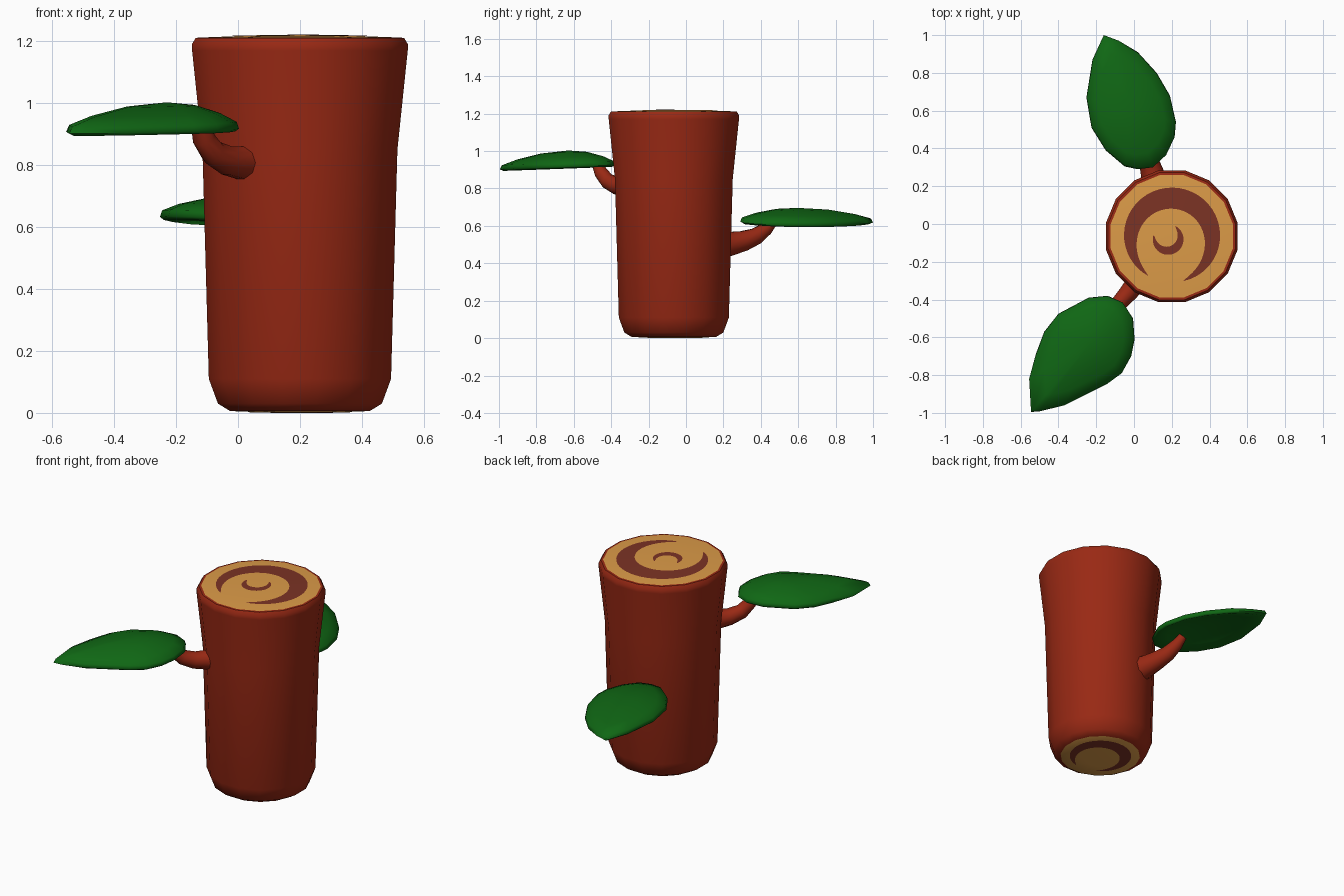
import bpy, bmesh, math
from mathutils import Vector

if "Cube" in bpy.data.objects:
    bpy.data.objects.remove(bpy.data.objects["Cube"])

CX, CY, SIDES = 0.20, -0.065, 16


def material(name, rgb):
    m = bpy.data.materials.new(name)
    m.diffuse_color = (*rgb, 1)
    m.use_nodes = True
    m.node_tree.nodes["Principled BSDF"].inputs["Base Color"].default_value = m.diffuse_color
    return m


BARK = material("red_bark", (0.32, 0.022, 0.007))
WOOD = material("tan_wood", (0.72, 0.33, 0.065))
RING = material("brown_ring", (0.20, 0.033, 0.018))
LEAF = material("leaf_green", (0.005, 0.135, 0.007))


def make(name, verts, faces, mats, fix=True, angle=50):
    me = bpy.data.meshes.new(name)
    me.from_pydata([tuple(v) for v in verts], [], faces)
    for m in mats:
        me.materials.append(m)
    if fix:
        bm = bmesh.new()
        bm.from_mesh(me)
        bmesh.ops.recalc_face_normals(bm, faces=bm.faces)
        bm.to_mesh(me)
        bm.free()
    ob = bpy.data.objects.new(name, me)
    bpy.context.collection.objects.link(ob)
    bpy.ops.object.select_all(action='DESELECT')
    ob.select_set(True)
    bpy.context.view_layer.objects.active = ob
    bpy.ops.object.shade_smooth_by_angle(angle=math.radians(angle))
    return ob


def skin(rings, start, end):
    """Closed skin over equal rings, with a fan to a point at each end."""
    n = len(rings[0])
    verts = [v for r in rings for v in r] + [start, end]
    faces = []
    for k in range(len(rings) - 1):
        for i in range(n):
            j = (i + 1) % n
            faces.append((k*n + i, k*n + j, (k+1)*n + j, (k+1)*n + i))
    a, last = len(rings) * n, (len(rings) - 1) * n
    for i in range(n):
        j = (i + 1) % n
        faces.append((a, j, i))
        faces.append((a + 1, last + i, last + j))
    return verts, faces


def top_z(r):
    return 1.212 + 0.008 * (1 - (r / 0.33) ** 2)


def bottom_z(r):
    return 0.006 * (r / 0.23) ** 2


# Trunk: turned profile, end grain coloured by face direction
profile = [(0.12, bottom_z(0.12)), (0.23, 0.006), (0.27, 0.03), (0.30, 0.11),
           (0.321, 0.85), (0.355, 1.17), (0.356, 1.19), (0.343, 1.211),
           (0.33, 1.212), (0.18, top_z(0.18))]
rings = []
for r, z in profile:
    rings.append([Vector((CX + r * math.cos(2*math.pi*(i + .5) / SIDES),
                          CY + r * math.sin(2*math.pi*(i + .5) / SIDES), z))
                  for i in range(SIDES)])
trunk = make("trunk", *skin(rings, Vector((CX, CY, 0)), Vector((CX, CY, 1.22))),
             [BARK, WOOD])
for p in trunk.data.polygons:
    d = (p.center.xy - Vector((CX, CY))).length
    if abs(p.normal.z) > 0.95 and d < (0.33 if p.center.z > 0.6 else 0.23):
        p.material_index = 1


# Growth rings: thin crescents following the end grain
def crescent(name, ox, oy, a0, a1, rad, bulge, width, power, scale=1, under=False):
    n, verts, faces = 40, [], []
    for i in range(n + 1):
        u = i / n
        a = math.radians(a0 + (a1 - a0) * u)
        s = max(0, math.sin(math.pi * u))
        outer = rad + bulge * s
        for r in (outer, outer - width * s ** power - 0.002):
            x = (ox + r * math.cos(a)) * scale
            y = (oy + r * math.sin(a)) * scale
            d = math.hypot(x, y)
            z = bottom_z(d) - 0.001 if under else top_z(d) + 0.0015
            verts.append((CX + x, CY + y, z))
    for i in range(n):
        f = (2*i, 2*i + 1, 2*i + 3, 2*i + 2)
        faces.append(f if (a1 < a0) == under else f[::-1])
    ob = make(name, verts, faces, [RING], fix=False)
    # face outwards
    if (ob.data.polygons[n // 2].normal.z > 0) == under:
        ob.data.flip_normals()


crescent("outer_ring", 0, -0.005, 238, -75, 0.24, 0.023, 0.11, 0.8)
crescent("inner_ring", -0.02, -0.015, 165, 420, 0.08, 0.003, 0.042, 0.7)
crescent("bottom_ring", 0, -0.005, 238, -75, 0.24, 0.023, 0.11, 0.8, 0.7, True)


# Leaves: domed shells with a thin rim, hollow underneath
def leaf(name, outline, centre, plane, dome):
    c = Vector(centre)

    def pt(p, s, off, height):
        q = c + (Vector(p) - c) * s
        z = plane[0] + plane[1] * (q.x - c.x) + plane[2] * (q.y - c.y)
        return Vector((q.x, q.y, z + off + height * (1 - s ** 2)))

    levels = [(0.35, -.018, dome - .01), (0.7, -.018, dome - .01), (0.95, -.018, dome - .01),
              (1, -.004, 0), (0.97, .014, dome), (0.75, .016, dome), (0.4, .016, dome)]
    rr = [[pt(p, *lv) for p in outline] for lv in levels]
    make(name, *skin(rr, pt(c, 0, -.018, dome - .01), pt(c, 0, .016, dome)), [LEAF], angle=75)


leaf("back_leaf",
     [(-.16, 1.0), (-.22, .87), (-.252, .67), (-.225, .51), (-.15, .39), (-.05, .305),
      (.02, .29), (.10, .30), (.17, .365), (.215, .46), (.222, .54), (.19, .68),
      (.12, .80), (.02, .91), (-.08, .97)],
     (-.01, .60), (0.622, -0.07, -0.025), 0.058)
leaf("front_leaf",
     [(-.545, -.995), (-.555, -.82), (-.52, -.69), (-.475, -.57), (-.40, -.475), (-.24, -.39),
      (-.14, -.38), (-.06, -.415), (-.005, -.50), (.003, -.61), (-.015, -.70), (-.065, -.79),
      (-.14, -.845), (-.37, -.96), (-.50, -.992)],
     (-.23, -.63), (0.92, 0.005, 0.035), 0.067)


# Stems: tapering bent twigs
def stem(name, path, radii):
    pts = [Vector(p) for p in path]
    rr = []
    for i, p in enumerate(pts):
        t = (pts[min(i + 1, len(pts) - 1)] - pts[max(i - 1, 0)]).normalized()
        side = t.cross(Vector((0, 0, 1))).normalized()
        up = side.cross(t)
        rr.append([p + radii[i] * (side * math.cos(k * math.pi / 5) + up * math.sin(k * math.pi / 5))
                   for k in range(10)])
    make(name, *skin(rr, pts[0], pts[-1]), [BARK], angle=60)


stem("front_stem",
     [(.05, -.25, .81), (.01, -.315, .808), (-.035, -.37, .815), (-.08, -.42, .84),
      (-.11, -.455, .885), (-.125, -.48, .95)],
     [.075, .055, .048, .042, .037, .03])
stem("back_stem",
     [(.125, .16, .50), (.105, .24, .505), (.085, .31, .52), (.06, .375, .545),
      (.04, .43, .585), (.025, .47, .63)],
     [.09, .066, .056, .046, .036, .025])
